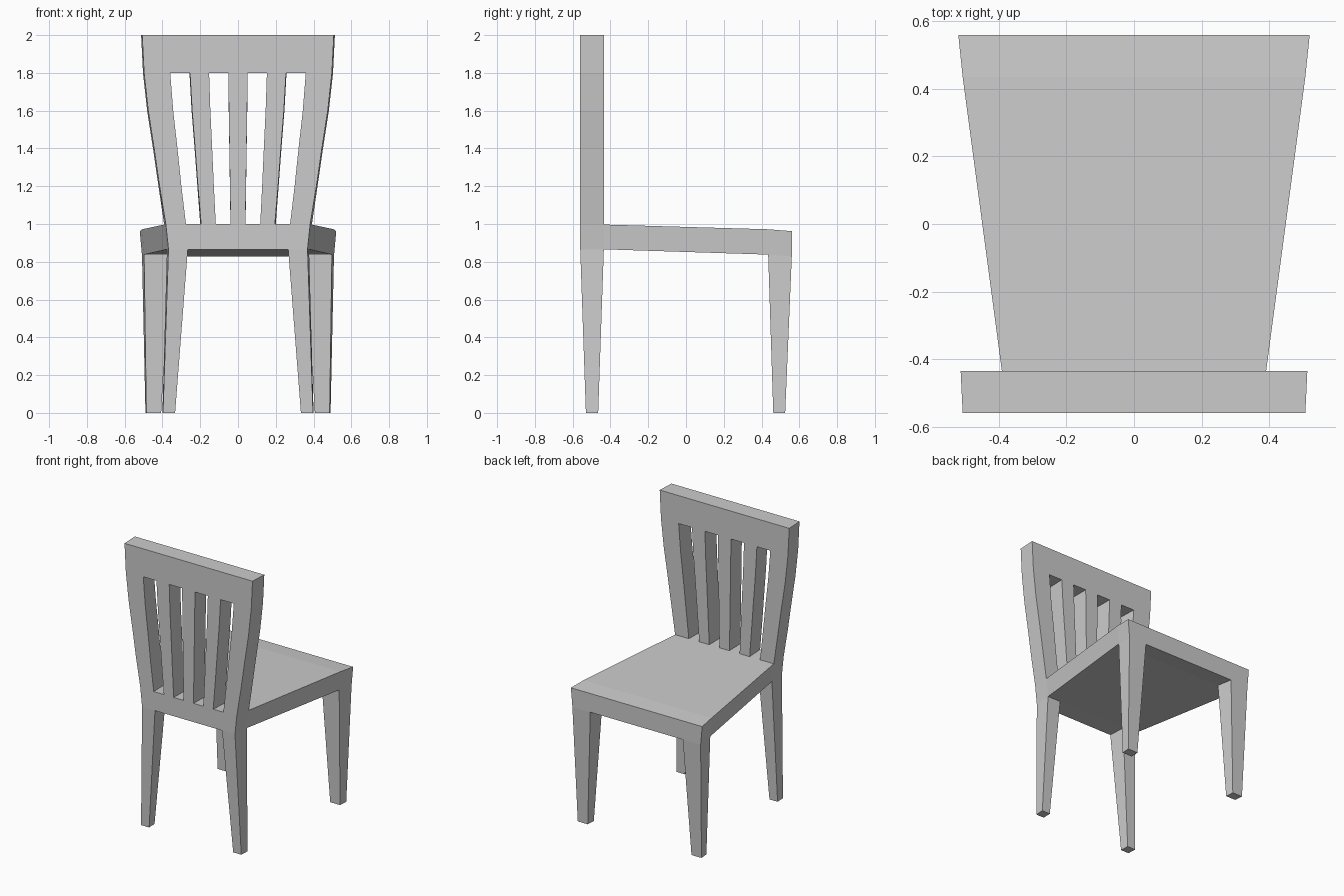
import bpy, bmesh

if "Cube" in bpy.data.objects:
    bpy.data.objects.remove(bpy.data.objects["Cube"])

# The chair is a warped block lattice: columns across x, layers along y, rows up z
RATIOS = [1.0, 0.722, 0.511, 0.308, 0.102]
COLS = [-r for r in RATIOS] + RATIOS[::-1]
ROW_Z = [0, 0.866, 1.0, 1.2, 1.4, 1.6, 1.8, 2.0]
LAYER_Y = [-0.56, -0.435, 0.435, 0.56]
FOOT_Y = [-0.53, -0.465, 0.462, 0.525]
SEAT_DROP = [0, 0.003, 0.028, 0.038]
HALF_W = [
    [0.397, 0.368, 0.382, 0.415, 0.444, 0.475, 0.497, 0.507],
    [0.400, 0.376, 0.391, 0.421, 0.450, 0.481, 0.503, 0.513],
    [0.485, 0.497, 0.507],
    [0.490, 0.508, 0.520],
]


def node(c, l, r):
    """Position of a lattice corner."""
    ratio = COLS[c]
    if r == 0:  # tapered feet
        return ratio * HALF_W[l][0] * (0.839 / 0.722 if abs(ratio) < 1 else 1), FOOT_Y[l], 0
    drop = SEAT_DROP[l] if r == 2 or (r == 1 and l > 1) else 0
    if r == 2 and l == 1:
        drop = 0.003
    return ratio * HALF_W[l][r], LAYER_Y[l], ROW_Z[r] - drop


parts = {
    "seat": {(c, l, 1) for c in range(9) for l in range(3)},
    "back_legs": {(c, 0, 0) for c in (0, 8)},
    "front_legs": {(c, 2, 0) for c in (0, 8)},
    # Slots are the odd columns below the top rail
    "slatted_back": {(c, 0, r) for c in range(9) for r in range(2, 7)
                     if r == 6 or c % 2 == 0},
}
solid = set().union(*parts.values())


def cell_faces(cell):
    """Outward faces of a cell that do not touch another solid cell."""
    for axis in range(3):
        for side in (0, 1):
            nb = list(cell)
            nb[axis] += 1 if side else -1
            if tuple(nb) in solid:
                continue
            u, v = (axis + 1) % 3, (axis + 2) % 3
            loop = []
            for du, dv in ((0, 0), (1, 0), (1, 1), (0, 1)):
                k = list(cell)
                k[axis] += side
                k[u] += du
                k[v] += dv
                loop.append(tuple(k))
            yield loop if side else loop[::-1]


# Build every part from its exposed faces
for name, cells in parts.items():
    bm = bmesh.new()
    verts = {}
    for cell in sorted(cells):
        for loop in cell_faces(cell):
            for k in loop:
                if k not in verts:
                    verts[k] = bm.verts.new(node(*k))
            bm.faces.new([verts[k] for k in loop])
    mesh = bpy.data.meshes.new(name)
    bm.to_mesh(mesh)
    bm.free()
    bpy.context.collection.objects.link(bpy.data.objects.new(name, mesh))
